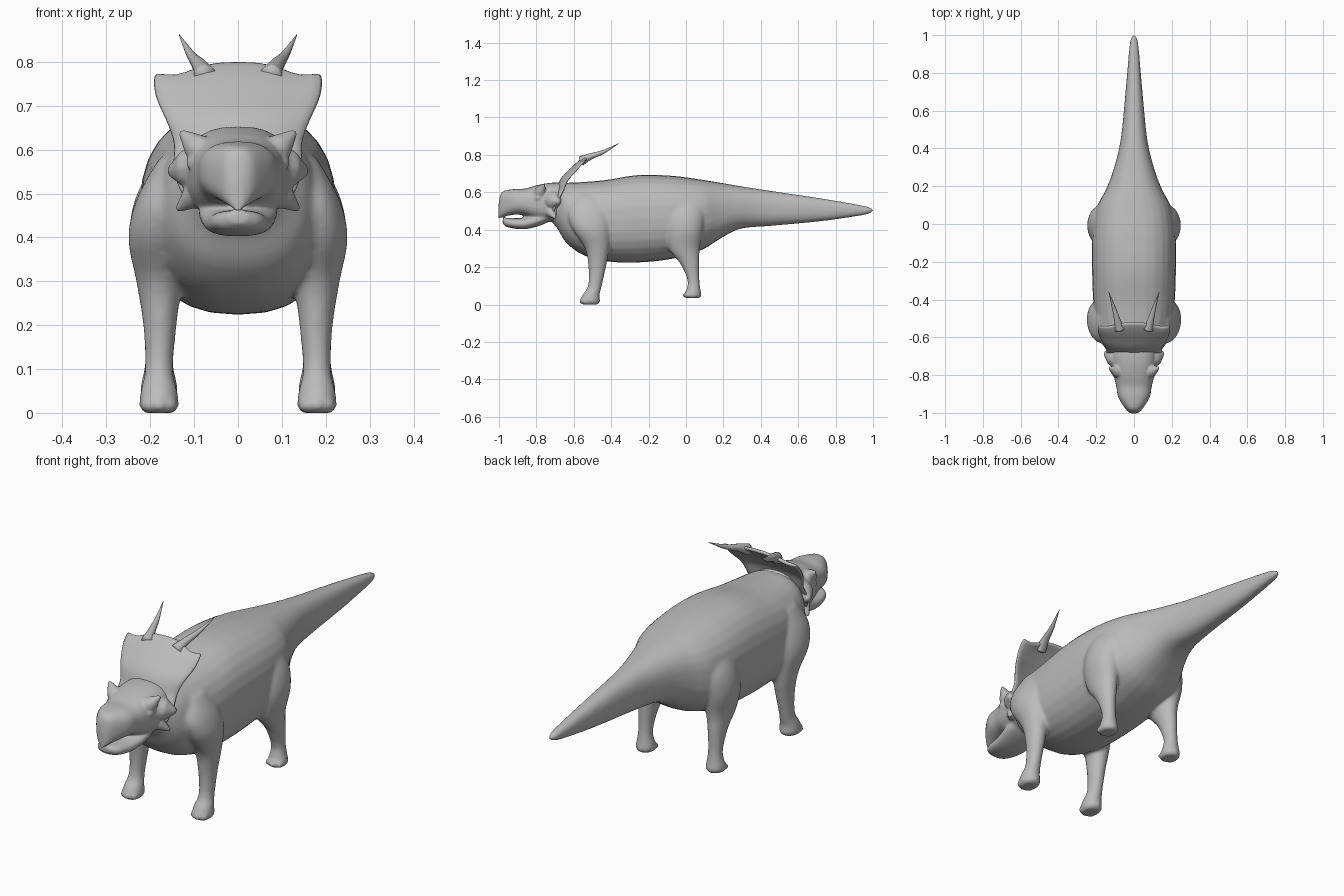
import bpy, bmesh, math
from mathutils import Vector

cube = bpy.data.objects.get("Cube")
if cube:
    bpy.data.objects.remove(cube)

hide = bpy.data.materials.new("grey_hide")
hide.use_nodes = True
hide.diffuse_color = (0.5, 0.5, 0.5, 1)
hide.node_tree.nodes["Principled BSDF"].inputs["Base Color"].default_value = hide.diffuse_color


def spline(keys, steps=4):
    """Smoothly interpolate tuples of numbers through all keys."""
    keys = [Vector(k) for k in keys]
    out = []
    for i in range(len(keys) - 1):
        b, c = keys[i], keys[i + 1]
        a, d = keys[max(i - 1, 0)], keys[min(i + 2, len(keys) - 1)]
        for s in range(steps):
            t = s / steps
            out.append(b + (c - a) * t / 2 + (2 * a - 5 * b + 4 * c - d) * t * t / 2
                       + (3 * b - a - 3 * c + d) * t ** 3 / 2)
    return out + [keys[-1]]


def skin(bm, rings):
    """Bridge rings of points into a closed tube."""
    loops = [[bm.verts.new(p) for p in ring] for ring in rings]
    n = len(loops[0])
    for a, b in zip(loops, loops[1:]):
        for i in range(n):
            j = (i + 1) % n
            bm.faces.new((a[i], a[j], b[j], b[i]))
    bm.faces.new(loops[0])
    bm.faces.new(loops[-1])


def circle(power=2.0, sides=28):
    pts = []
    for i in range(sides):
        c, s = math.cos(math.tau * i / sides), math.sin(math.tau * i / sides)
        pts.append((math.copysign(abs(c) ** (2 / power), c),
                    math.copysign(abs(s) ** (2 / power), s)))
    return pts


def loft_y(bm, keys, power):
    """Keys: y, bottom, top, half width."""
    skin(bm, [[(w * c, y, (lo + hi) / 2 + (hi - lo) / 2 * s) for c, s in circle(power)]
              for y, lo, hi, w in spline(keys)])


def loft_z(bm, keys, side):
    """Keys: z, centre x, centre y, x radius, y radius."""
    skin(bm, [[(side * (k[1] + k[3] * c), k[2] + k[4] * s, k[0]) for c, s in circle()]
              for k in spline(keys)])


def spike(bm, side, points, radii):
    """Round tapering tube along a path, mirrored by side."""
    rings = []
    points = [Vector((side * p[0], p[1], p[2])) for p in points]
    turn = (points[-1] - points[0]).to_track_quat('Z', 'Y')
    for p, r in zip(points, radii):
        rings.append([p + turn @ Vector((r * c, r * s, 0)) for c, s in circle(sides=12)])
    skin(bm, rings)


def ball(bm, centre, size):
    made = bmesh.ops.create_uvsphere(bm, u_segments=16, v_segments=10, radius=1)["verts"]
    for v in made:
        v.co = Vector(centre) + Vector([a * b for a, b in zip(v.co, size)])


def finish(name, bm, voxel=0, smooth=0):
    bmesh.ops.recalc_face_normals(bm, faces=bm.faces)
    for f in bm.faces:
        f.smooth = True
    mesh = bpy.data.meshes.new(name)
    bm.to_mesh(mesh)
    bm.free()
    mesh.materials.append(hide)
    obj = bpy.data.objects.new(name, mesh)
    bpy.context.collection.objects.link(obj)
    if voxel:
        fuse = obj.modifiers.new("fuse", 'REMESH')
        fuse.mode = 'VOXEL'
        fuse.voxel_size = voxel
        fuse.use_smooth_shade = True
        soften = obj.modifiers.new("soften", 'SMOOTH')
        soften.factor = 0.5
        soften.iterations = smooth
    return obj


# Torso, neck and tail
bm = bmesh.new()
loft_y(bm, [(-.74, .46, .6, .07), (-.69, .41, .63, .12), (-.64, .33, .65, .165),
            (-.55, .265, .655, .195), (-.42, .23, .667, .215), (-.25, .225, .693, .222),
            (-.07, .245, .688, .222), (.08, .29, .668, .2), (.18, .35, .652, .15),
            (.29, .405, .633, .108), (.45, .42, .608, .07), (.72, .445, .568, .043),
            (.93, .475, .532, .025), (.985, .488, .518, .016), (1.002, .498, .508, .006)], 2.4)

# Legs, with toes, fused into the torso
front_leg = [(0, .18, -.515, .035, .04), (.015, .18, -.513, .045, .054),
             (.05, .18, -.508, .042, .046), (.1, .18, -.487, .032, .037),
             (.2, .178, -.475, .038, .047), (.3, .18, -.475, .052, .065),
             (.4, .188, -.505, .062, .1), (.49, .17, -.52, .06, .11), (.58, .14, -.52, .04, .07)]
hind_leg = [(.035, .18, .035, .035, .038), (.05, .18, .036, .044, .047),
            (.08, .18, .04, .038, .038), (.13, .18, .04, .031, .032),
            (.22, .178, .02, .038, .052), (.3, .175, -.01, .053, .084),
            (.4, .18, -.008, .068, .1), (.5, .165, 0, .065, .1), (.6, .13, 0, .04, .06)]
for side in (1, -1):
    loft_z(bm, front_leg, side)
    loft_z(bm, hind_leg, side)
    for toe in (-1, 0, 1):
        x = side * .18 + toe * .027
        ball(bm, (x, -.55 + abs(toe) * .012, .017), (.016, .024, .016))
        ball(bm, (x, .0 + abs(toe) * .01, .05), (.016, .02, .014))
finish("body", bm, .009, 5)

# Skull, hooked beak, lower jaw, brows and cheek spikes
bm = bmesh.new()
loft_y(bm, [(-1.003, .458, .53, .012), (-.985, .467, .6, .04), (-.92, .48, .617, .082),
            (-.86, .475, .62, .094), (-.8, .45, .637, .108), (-.73, .44, .65, .12),
            (-.66, .45, .65, .115), (-.6, .5, .62, .07)], 2.5)
loft_y(bm, [(-.98, .432, .458, .022), (-.95, .412, .462, .058), (-.86, .403, .465, .078),
            (-.76, .43, .5, .09), (-.68, .48, .55, .07)], 2.4)
for side in (1, -1):
    spike(bm, side, [(.05, -.79, .575), (.1, -.775, .61), (.132, -.76, .642)], [.045, .03, .006])
    spike(bm, side, [(.06, -.74, .53), (.105, -.72, .49), (.14, -.7, .462)], [.045, .028, .006])
    spike(bm, side, [(.07, -.72, .56), (.12, -.7, .555), (.158, -.68, .55)], [.06, .045, .01])
    ball(bm, (side * .103, -.79, .57), (.014, .02, .018))
finish("head", bm, .006, 3)

# Neck frill with a scalloped upper edge
bm = bmesh.new()
rows = spline([(.48, -.715, .12), (.55, -.69, .15), (.61, -.655, .145), (.67, -.63, .165),
               (.72, -.585, .187), (.765, -.55, .194), (.797, -.52, .19)], 2)
scallop = [0, 0, .012, .036, .022]
grid = []
for i, (z, y, w) in enumerate(rows):
    t = i / (len(rows) - 1)
    line = []
    for col in range(-4, 5):
        u = col / 4
        drop = scallop[abs(col)] * t ** 3
        bulge = .035 * (1 - u * u) * math.sin(math.pi * t)
        line.append(bm.verts.new((u * w, y - bulge - drop * .7, z - drop)))
    grid.append(line)
for a, b in zip(grid, grid[1:]):
    for i in range(len(a) - 1):
        bm.faces.new((a[i], a[i + 1], b[i + 1], b[i]))
frill = finish("neck_frill", bm)
thick = frill.modifiers.new("thickness", 'SOLIDIFY')
thick.thickness = .016
thick.offset = 0
frill.modifiers.new("rounding", 'SUBSURF').levels = 1
frill.modifiers["rounding"].render_levels = 1

# Swept horns on the frill edge
for side, label in ((1, "left"), (-1, "right")):
    bm = bmesh.new()
    path = spline([(.075, -.56, .768, .026), (.088, -.51, .792, .017),
                   (.108, -.44, .817, .01), (.134, -.358, .862, .001)])
    spike(bm, side, [p[:3] for p in path], [p[3] for p in path])
    finish(label + "_frill_horn", bm)
